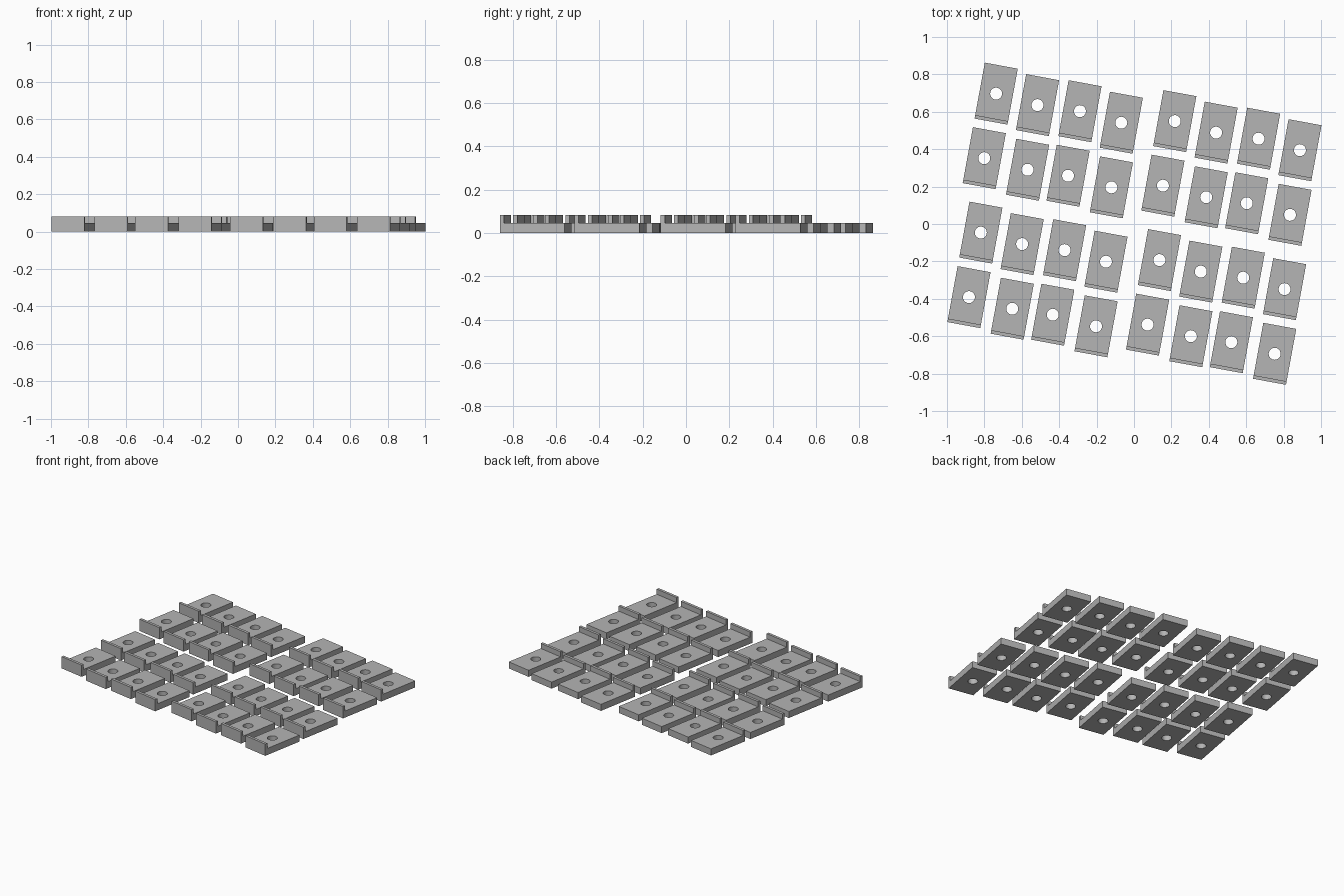
import bpy, bmesh, math
from mathutils import Vector

if "Cube" in bpy.data.objects:
    bpy.data.objects.remove(bpy.data.objects["Cube"])

WIDTH, LENGTH = 0.179, 0.304          # tile footprint
PLATE, LIP_TOP, LIP = 0.046, 0.082, 0.019
TURN = math.radians(-10.4)

grey = bpy.data.materials.new("grey")
grey.diffuse_color = (0.46, 0.46, 0.46, 1)
grey.use_nodes = True
grey.node_tree.nodes["Principled BSDF"].inputs["Base Color"].default_value = grey.diffuse_color


def make_object(name, bm):
    mesh = bpy.data.meshes.new(name)
    bm.to_mesh(mesh)
    bm.free()
    obj = bpy.data.objects.new(name, mesh)
    bpy.context.collection.objects.link(obj)
    return obj


# L-shaped side profile (y, z), extruded across the width
h = LENGTH / 2
profile = [(-h, 0), (h, 0), (h, PLATE), (-h + LIP, PLATE), (-h + LIP, LIP_TOP), (-h, LIP_TOP)]
bm = bmesh.new()
face = bm.faces.new([bm.verts.new((-WIDTH / 2, y, z)) for y, z in profile])
ext = bmesh.ops.extrude_face_region(bm, geom=[face])
bmesh.ops.translate(bm, vec=(WIDTH, 0, 0),
                    verts=[g for g in ext["geom"] if isinstance(g, bmesh.types.BMVert)])
bmesh.ops.recalc_face_normals(bm, faces=bm.faces)
master = make_object("tile_master", bm)
master.data.materials.append(grey)

# Round hole through the middle
bm = bmesh.new()
bmesh.ops.create_cone(bm, cap_ends=True, segments=32, radius1=0.032, radius2=0.032, depth=0.3)
cutter = make_object("hole_cutter", bm)
cutter.hide_render = True
cutter.data.materials.append(grey)
cut = master.modifiers.new("hole", 'BOOLEAN')
cut.operation = 'DIFFERENCE'
cut.solver = 'EXACT'
cut.object = cutter
bpy.context.view_layer.update()
tile_mesh = bpy.data.meshes.new_from_object(
    master.evaluated_get(bpy.context.evaluated_depsgraph_get()))
tile_mesh.name = "tile"
bpy.data.objects.remove(master)
bpy.data.objects.remove(cutter)

# Staggered four-tile cell, repeated in pairs, then in two by two blocks
start = Vector((-0.737, 0.697, 0))
cell = [Vector(v) for v in ((0, 0, 0), (0.221, -0.0615, 0), (-0.0635, -0.345, 0), (0.168, -0.407, 0))]
pair = Vector((0.448, -0.094, 0))
block_x = Vector((0.955, -0.147, 0))
block_y = Vector((-0.082, -0.743, 0))
for by in range(2):
    for bx in range(2):
        for p in range(2):
            for offset in cell:
                tile = bpy.data.objects.new("tile", tile_mesh)
                tile.location = start + by * block_y + bx * block_x + p * pair + offset
                tile.rotation_euler.z = TURN
                bpy.context.collection.objects.link(tile)
